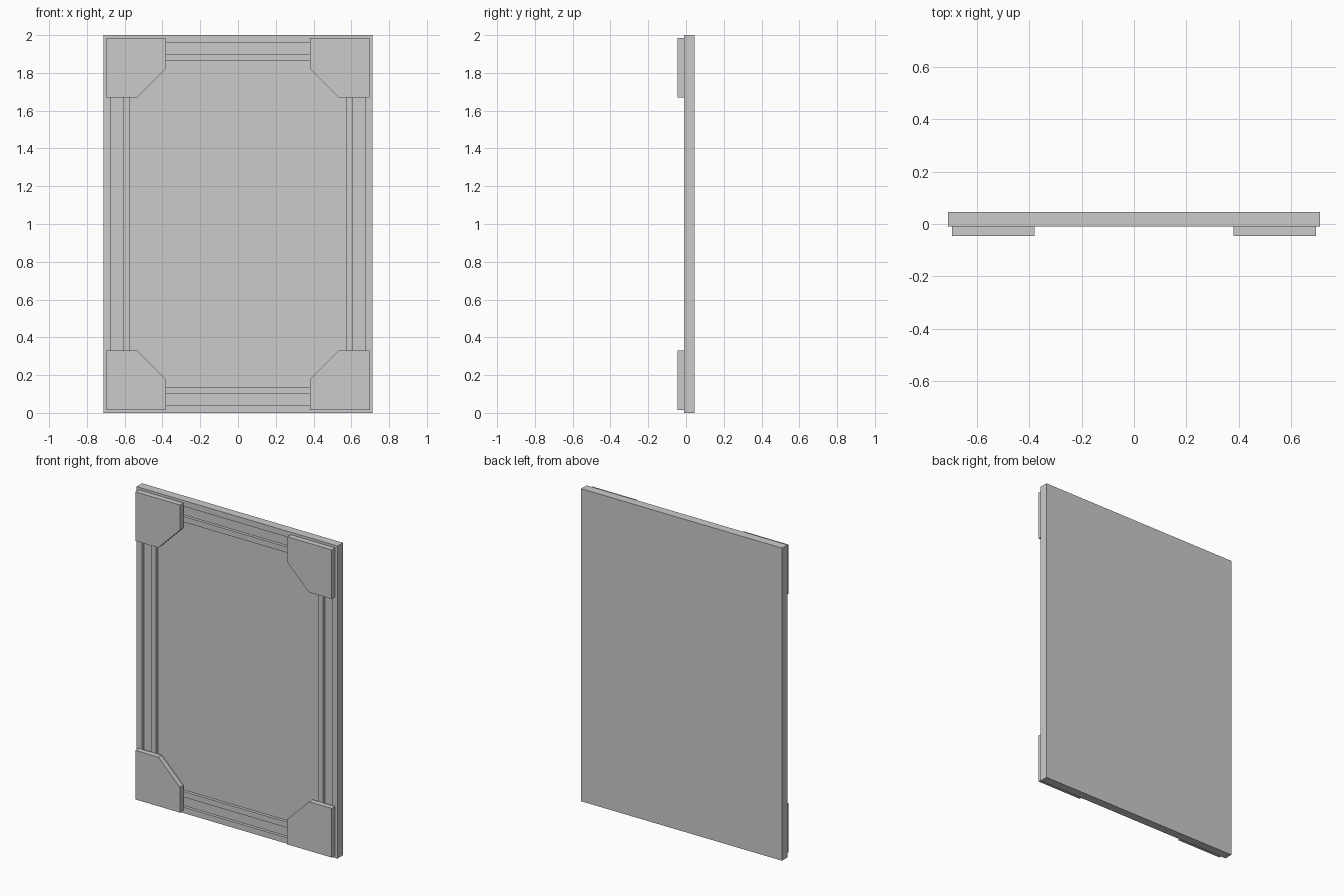
import bpy, bmesh

if "Cube" in bpy.data.objects:
    bpy.data.objects.remove(bpy.data.objects["Cube"])

W, H = 0.711, 2.0                     # half width, height
BACK, FACE, DEEP, FRONT = 0.045, -0.01, 0.009, -0.045


def make_object(name, bm):
    bmesh.ops.recalc_face_normals(bm, faces=bm.faces)
    mesh = bpy.data.meshes.new(name)
    bm.to_mesh(mesh)
    bm.free()
    obj = bpy.data.objects.new(name, mesh)
    bpy.context.collection.objects.link(obj)
    return obj


def loft_rings(name, profile):
    """Sweep an (inset, y) profile around the rectangle, capping both ends."""
    bm = bmesh.new()
    rings = []
    for inset, y in profile:
        x, lo, hi = W - inset, inset, H - inset
        rings.append([bm.verts.new((px, y, pz)) for px, pz in
                      ((-x, lo), (x, lo), (x, hi), (-x, hi))])
    for a, b in zip(rings, rings[1:]):
        for i in range(4):
            j = (i + 1) % 4
            bm.faces.new((a[i], a[j], b[j], b[i]))
    bm.faces.new(rings[0])
    bm.faces.new(rings[-1])
    return make_object(name, bm)


# Panel: outer rim, groove, inner bead, recessed centre
loft_rings("framed_panel", [
    (0, BACK), (0, FACE),
    (0.038, FACE), (0.038, DEEP),
    (0.102, DEEP), (0.102, FACE),
    (0.138, FACE), (0.138, DEEP),
])


# Corner plates: squares with the inward corner cut off
def corner_plate(name, sx, top):
    outline = [(0.695, 0.016), (0.38, 0.016), (0.38, 0.177),
               (0.533, 0.33), (0.695, 0.33)]
    bm = bmesh.new()
    face = bm.faces.new([bm.verts.new((sx * x, FRONT, H - z if top else z))
                         for x, z in outline])
    new = bmesh.ops.extrude_face_region(bm, geom=[face], use_keep_orig=True)["geom"]
    verts = [v for v in new if isinstance(v, bmesh.types.BMVert)]
    bmesh.ops.translate(bm, verts=verts, vec=(0, FACE - FRONT, 0))
    make_object(name, bm)


for side, sx in (("left", -1), ("right", 1)):
    for level, top in (("bottom", False), ("top", True)):
        corner_plate(f"corner_plate_{level}_{side}", sx, top)
